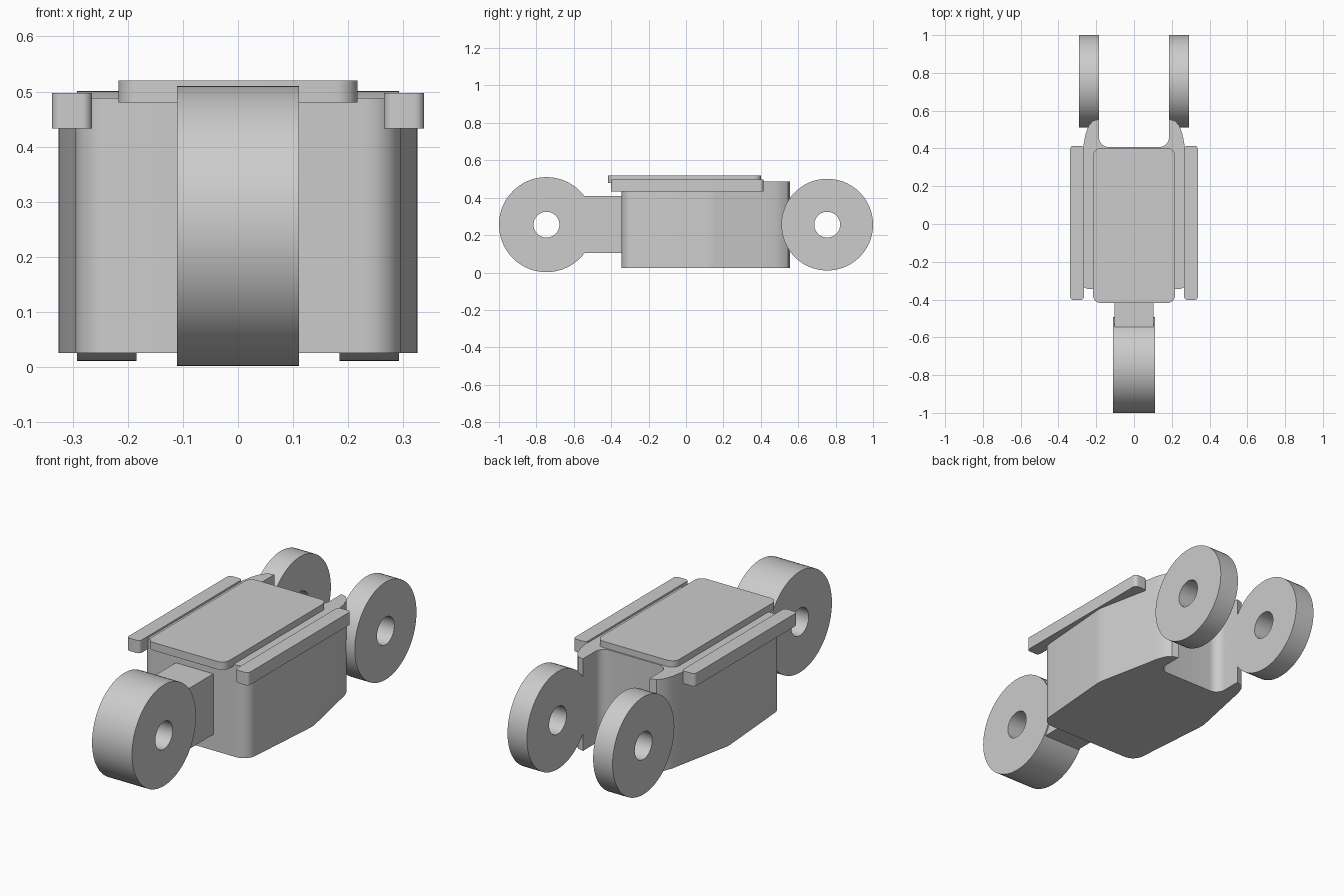
import bpy
import bmesh
import math
from mathutils import Vector

cube = bpy.data.objects.get("Cube")
if cube:
    bpy.data.objects.remove(cube, do_unlink=True)

# Single grey finish
grey = bpy.data.materials.new("plain_grey")
grey.use_nodes = True
colour = (0.604, 0.604, 0.604, 1.0)
grey.diffuse_color = colour
grey.node_tree.nodes["Principled BSDF"].inputs["Base Color"].default_value = colour


def finish(name, bm):
    """Turn a bmesh into a smooth-shaded object with sharp edges kept."""
    bmesh.ops.recalc_face_normals(bm, faces=bm.faces)
    mesh = bpy.data.meshes.new(name)
    bm.to_mesh(mesh)
    bm.free()
    mesh.materials.append(grey)
    obj = bpy.data.objects.new(name, mesh)
    bpy.context.collection.objects.link(obj)
    bpy.ops.object.select_all(action='DESELECT')
    obj.select_set(True)
    bpy.context.view_layer.objects.active = obj
    bpy.ops.object.shade_smooth_by_angle(angle=math.radians(30))
    return obj


def rounded(corners, steps=8):
    """Replace each (x, y, radius) corner by a tangent arc."""
    out = []
    for i, (x, y, r) in enumerate(corners):
        p = Vector((x, y))
        if r == 0:
            out.append(p)
            continue
        a = (Vector(corners[i - 1][:2]) - p).normalized()
        b = (Vector(corners[(i + 1) % len(corners)][:2]) - p).normalized()
        half = a.angle(b) / 2
        centre = p + (a + b).normalized() * (r / math.sin(half))
        start = (p + a * (r / math.tan(half)) - centre).normalized()
        end = (p + b * (r / math.tan(half)) - centre).normalized()
        for k in range(steps + 1):
            out.append(centre + start.slerp(end, k / steps).normalized() * r)
    return out


def slab(name, corners, z0, z1):
    """Extrude a rounded outline upward from z0 to z1."""
    bm = bmesh.new()
    face = bm.faces.new([bm.verts.new((p.x, p.y, z0)) for p in rounded(corners)])
    top = bmesh.ops.extrude_face_region(bm, geom=[face])
    verts = [v for v in top["geom"] if isinstance(v, bmesh.types.BMVert)]
    bmesh.ops.translate(bm, verts=verts, vec=(0, 0, z1 - z0))
    return finish(name, bm)


def box_outline(x0, x1, y0, y1, r):
    return [(x0, y0, r), (x1, y0, r), (x1, y1, r), (x0, y1, r)]


def wheel(name, x0, x1, y, z, radius, hole, segments=72):
    """Flat ring with its axis along x."""
    bm = bmesh.new()
    section = [(x0, hole), (x1, hole), (x1, radius), (x0, radius)]
    rings = []
    for i in range(segments):
        t = math.tau * i / segments
        rings.append([bm.verts.new((x, y + r * math.cos(t), z + r * math.sin(t)))
                      for x, r in section])
    for i, ring in enumerate(rings):
        prev = rings[i - 1]
        for k in range(4):
            bm.faces.new((prev[k - 1], prev[k], ring[k], ring[k - 1]))
    return finish(name, bm)


# Body with bowed sides and a rear fork
half_outline = [
    (0.29, -0.345, 0.065), (0.327, 0.13, 0.2), (0.267, 0.42, 0),
    (0.257, 0.475, 0), (0.24, 0.52, 0), (0.218, 0.546, 0),
    (0.185, 0.555, 0), (0.185, 0.408, 0.05),
]
other_half = [(-x, y, r) for x, y, r in reversed(half_outline)]
slab("body", half_outline + other_half, 0.025, 0.488)

# Lid and the two side rails
slab("top_plate", box_outline(-0.217, 0.217, -0.418, 0.402, 0.04), 0.48, 0.52)
for side, s in (("left", 1), ("right", -1)):
    x0, x1 = sorted((s * 0.265, s * 0.338))
    slab(side + "_rail", box_outline(x0, x1, -0.402, 0.414, 0.018), 0.433, 0.497)

# Front arm and wheel
slab("front_arm", box_outline(-0.104, 0.104, -0.6, -0.3, 0), 0.105, 0.41)
wheel("front_wheel", -0.111, 0.111, -0.746, 0.256, 0.254, 0.069)

# Rear wheels on the fork tips
for side, s in (("left", 1), ("right", -1)):
    x0, x1 = sorted((s * 0.184, s * 0.292))
    wheel(side + "_rear_wheel", x0, x1, 0.755, 0.256, 0.245, 0.069)
